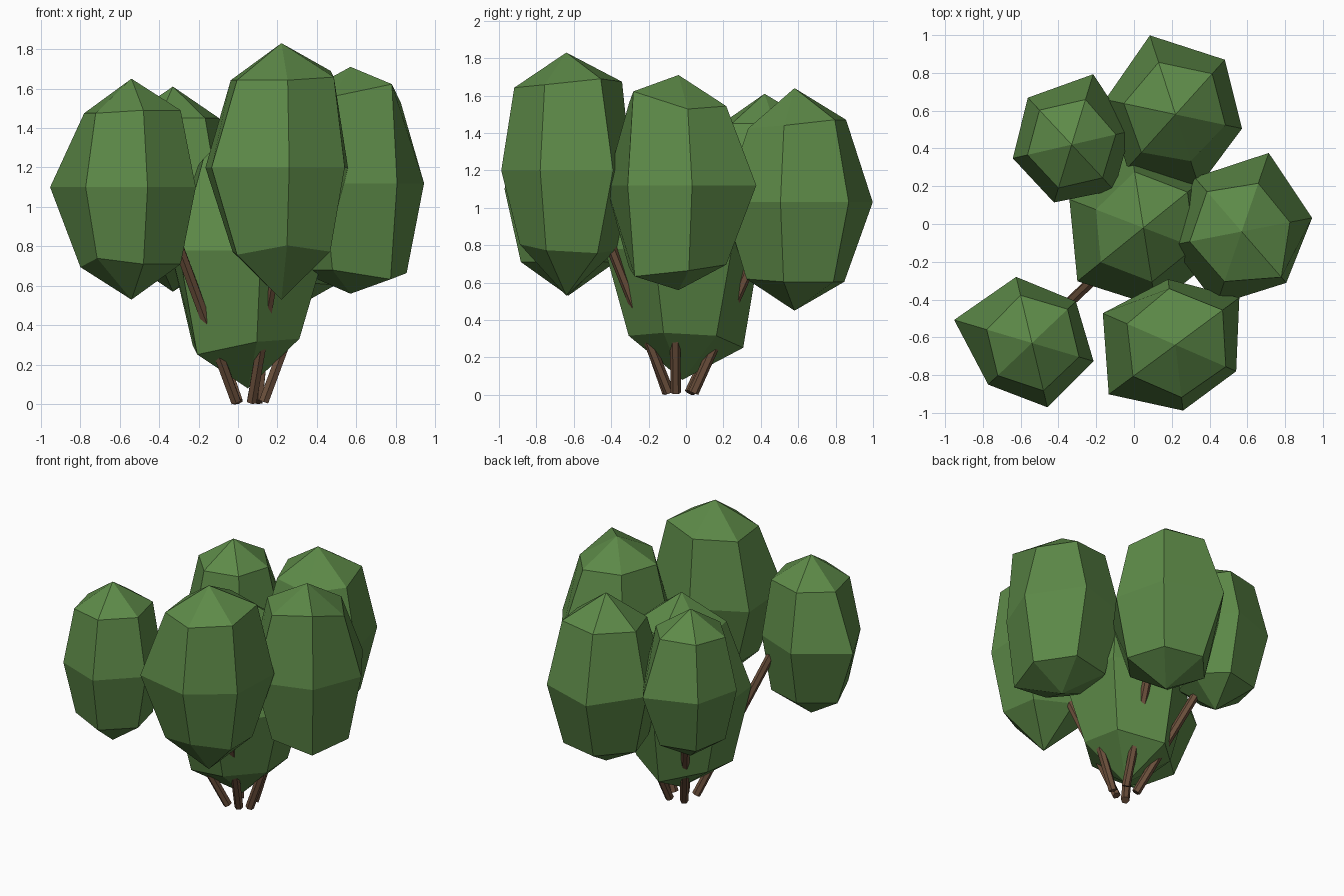
import bpy, bmesh
from math import cos, sin, radians
from mathutils import Vector

default = bpy.data.objects.get("Cube")
if default:
    bpy.data.objects.remove(default, do_unlink=True)


def make_material(name, color):
    mat = bpy.data.materials.new(name)
    mat.use_nodes = True
    mat.diffuse_color = (*color, 1)
    mat.node_tree.nodes["Principled BSDF"].inputs["Base Color"].default_value = (*color, 1)
    return mat


LEAF = make_material("leaf green", (0.11, 0.255, 0.065))
BARK = make_material("bark brown", (0.15, 0.08, 0.045))
SIDES = 6


def finish(name, bm, material):
    bmesh.ops.recalc_face_normals(bm, faces=bm.faces)
    mesh = bpy.data.meshes.new(name)
    bm.to_mesh(mesh)
    bm.free()
    mesh.materials.append(material)
    obj = bpy.data.objects.new(name, mesh)
    bpy.context.collection.objects.link(obj)
    return obj


def leaf_clump(name, center, top, bottom, phase, aspect, upper, middle, lower):
    """Uneven six-sided ball: three rings of radii (in hundredths) between two tips."""
    cx, cy, cz = center
    bm = bmesh.new()
    rings = []
    for radii, slope in ((upper, aspect), (middle, 0), (lower, -aspect)):
        ring = []
        for i, hundredths in enumerate(radii):
            angle = radians(phase + i * 360 / SIDES)
            r = hundredths / 100
            ring.append(bm.verts.new((cx + r * cos(angle), cy + r * sin(angle), cz + r * slope)))
        rings.append(ring)
    tip_top = bm.verts.new((cx, cy, top))
    tip_bottom = bm.verts.new((cx, cy, bottom))
    for i in range(SIDES):
        j = (i + 1) % SIDES
        bm.faces.new((tip_top, rings[0][i], rings[0][j]))
        bm.faces.new((tip_bottom, rings[2][j], rings[2][i]))
        for a, b in zip(rings, rings[1:]):
            bm.faces.new((a[i], b[i], b[j], a[j]))
    return finish(name, bm, LEAF)


def stem(name, base, lean, height, radius=0.028):
    """Straight stick that leans by (dx, dy) for each unit of height."""
    start = Vector((*base, 0.012))
    axis = Vector((*lean, 1)) * height
    bm = bmesh.new()
    bmesh.ops.create_cone(bm, cap_ends=True, segments=SIDES, radius1=radius,
                          radius2=radius, depth=axis.length)
    turn = Vector((0, 0, 1)).rotation_difference(axis)
    bmesh.ops.rotate(bm, verts=bm.verts, cent=(0, 0, 0), matrix=turn.to_matrix())
    bmesh.ops.translate(bm, verts=bm.verts, vec=start + axis / 2)
    return finish(name, bm, BARK)


# Foliage
leaf_clump("front_clump", (0.22, -0.64, 1.20), 1.83, 0.53, 36.5, 1.58,
           upper=(31, 30, 28, 28, 28, 29),
           middle=(42, 35, 42, 44, 35, 35),
           lower=(28, 27, 27, 28, 25, 27))
leaf_clump("front_right_clump", (-0.54, -0.63, 1.10), 1.65, 0.53, 43.5, 1.5,
           upper=(26, 26, 25, 25, 26, 26),
           middle=(32, 36, 43, 32, 35, 34),
           lower=(26, 26, 27, 24, 26, 26))
leaf_clump("left_clump", (0.57, -0.04, 1.12), 1.71, 0.56, 11, 1.57,
           upper=(26, 27, 28, 28, 28, 32),
           middle=(38, 44, 38, 38, 41, 36),
           lower=(29, 27, 28, 28, 28, 31))
leaf_clump("back_clump", (0.22, 0.58, 1.03), 1.64, 0.45, 48, 1.52,
           upper=(29, 29, 28, 27, 26, 27),
           middle=(39, 44, 38, 38, 40, 36),
           lower=(28, 28, 28, 28, 27, 28))
leaf_clump("back_right_clump", (-0.33, 0.42, 1.09), 1.61, 0.57, 13, 1.5,
           upper=(24, 25, 25, 24, 24, 24),
           middle=(32, 39, 34, 32, 32, 33),
           lower=(24, 25, 25, 24, 24, 24))
leaf_clump("center_clump", (0.05, -0.02, 0.78), 1.46, 0.08, 39, 1.6,
           upper=(30, 30, 27, 29, 29, 29),
           middle=(42, 42, 42, 45, 42, 42),
           lower=(29, 33, 30, 33, 29, 28))

# Stems, one reaching into each outer clump
stem("front_stem", (0.07, -0.09), (0.17, -0.40), 0.95)
stem("front_right_stem", (-0.01, -0.10), (-0.37, -0.35), 1.05)
stem("left_stem", (0.13, -0.055), (0.37, -0.01), 0.9)
stem("back_stem", (0.10, 0.04), (0.10, 0.45), 0.9)
stem("back_right_stem", (0.0, 0.02), (-0.35, 0.47), 0.85)
